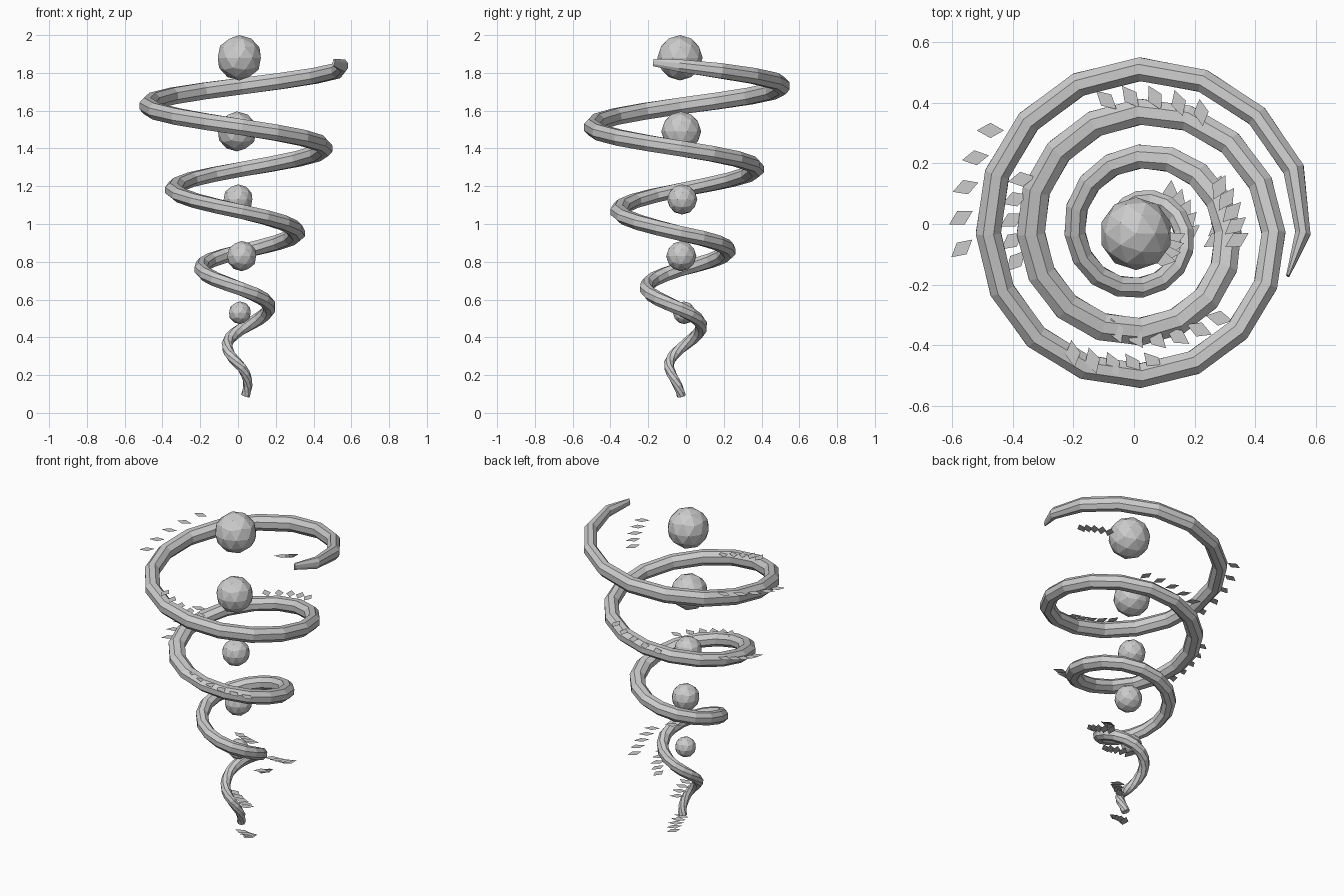
import bpy, bmesh, math
from mathutils import Vector

if "Cube" in bpy.data.objects:
    bpy.data.objects.remove(bpy.data.objects["Cube"])

CX, CY = 0.02, -0.03
# turn, radius, height, section width, section depth
KEYS = [(-0.04, .02, .09, .045, .045), (.25, .06, .24, .05, .05), (.5, .075, .34, .055, .055),
        (1, .145, .55, .065, .07), (1.5, .215, .76, .07, .075), (2, .29, .95, .09, .08),
        (2.5, .36, 1.18, .095, .075), (3, .44, 1.40, .08, .085), (3.5, .50, 1.625, .085, .09),
        (3.75, .54, 1.73, .08, .09), (3.98, .55, 1.83, .07, .08), (4.045, .507, 1.855, .012, .04)]


def sample(t):
    for a, b in zip(KEYS, KEYS[1:]):
        if t <= b[0]:
            f = (t - a[0]) / (b[0] - a[0])
            return [p + (q - p) * f for p, q in zip(a, b)][1:]
    return KEYS[-1][1:]


def point(t):
    r, z = sample(t)[:2]
    a = -2 * math.pi * t
    return Vector((CX + r * math.cos(a), CY + r * math.sin(a), z))


def add_object(name, bm):
    mesh = bpy.data.meshes.new(name)
    bm.to_mesh(mesh)
    bm.free()
    ob = bpy.data.objects.new(name, mesh)
    bpy.context.collection.objects.link(ob)
    return ob


# Coil: faceted tube widening as it climbs clockwise, with a tapered tip
SIDES = 8
bm = bmesh.new()
rings = []
turns = [-0.04] + [i / 16 for i in range(65)] + [4.045]
for t in turns:
    w, d = sample(t)[2:]
    tangent = (point(min(t + .02, 4.045)) - point(max(t - .02, -.04))).normalized()
    a = -2 * math.pi * t
    radial = Vector((math.cos(a), math.sin(a), 0))
    radial = (radial - tangent * radial.dot(tangent)).normalized()
    up = radial.cross(tangent)
    ring = []
    for k in range(SIDES):
        q = 2 * math.pi * (k + .5) / SIDES
        ring.append(bm.verts.new(point(t) + radial * (w * .53 * math.cos(q)) + up * (d * .53 * math.sin(q))))
    rings.append(ring)
for a, b in zip(rings, rings[1:]):
    for k in range(SIDES):
        n = (k + 1) % SIDES
        bm.faces.new((a[k], a[n], b[n], b[k]))
bm.faces.new(rings[0])
bm.faces.new(rings[-1])
bmesh.ops.recalc_face_normals(bm, faces=bm.faces)
add_object("spiral_coil", bm)

# Balls stacked on the axis, growing upwards
BALLS = [(.01, -.01, .53, .06), (.02, -.025, .83, .08), (0, -.02, 1.13, .08),
         (-.005, -.025, 1.49, .106), (.007, -.032, 1.88, .12)]
for i, (x, y, z, r) in enumerate(BALLS):
    bpy.ops.mesh.primitive_ico_sphere_add(subdivisions=2, radius=r, location=(x, y, z))
    bpy.context.object.name = f"ball_{i + 1}"

# Flat diamond leaves in short rows along the coil
# count, start angle, end angle, start radius, end radius, start z, end z
ROWS = [(5, 30, -30, .08, .08, 0, .06), (5, 0, -60, .07, .07, .2, .3),
        (5, 50, 0, .17, .17, .38, .45), (5, 30, -5, .30, .26, .47, .56),
        (4, -10, -45, .12, .12, .62, .68), (6, 314, 258, .39, .33, 1.04, 1.12),
        (5, 193, 155, .41, .42, 1.16, 1.24), (5, 103, 62, .45, .45, 1.31, 1.38),
        (5, 277, 242, .43, .45, 1.54, 1.60), (5, 185, 145, .58, .59, 1.64, 1.73),
        (5, 29, -4, .31, .33, 1.75, 1.83)]
for i, (n, a0, a1, r0, r1, z0, z1) in enumerate(ROWS):
    bm = bmesh.new()
    for j in range(n):
        f = j / (n - 1)
        deg, r, z = a0 + (a1 - a0) * f, r0 + (r1 - r0) * f, z0 + (z1 - z0) * f
        a, b = math.radians(deg), math.radians(deg - 145)
        c = Vector((.01 + r * math.cos(a), -.03 + r * math.sin(a), z))
        u = Vector((math.cos(b), math.sin(b), 0))
        v = Vector((-u.y, u.x, 0))
        bm.faces.new([bm.verts.new(c + p) for p in (u * .045, v * .025, u * -.045, v * -.025)])
    add_object(f"leaf_row_{i + 1}", bm)
